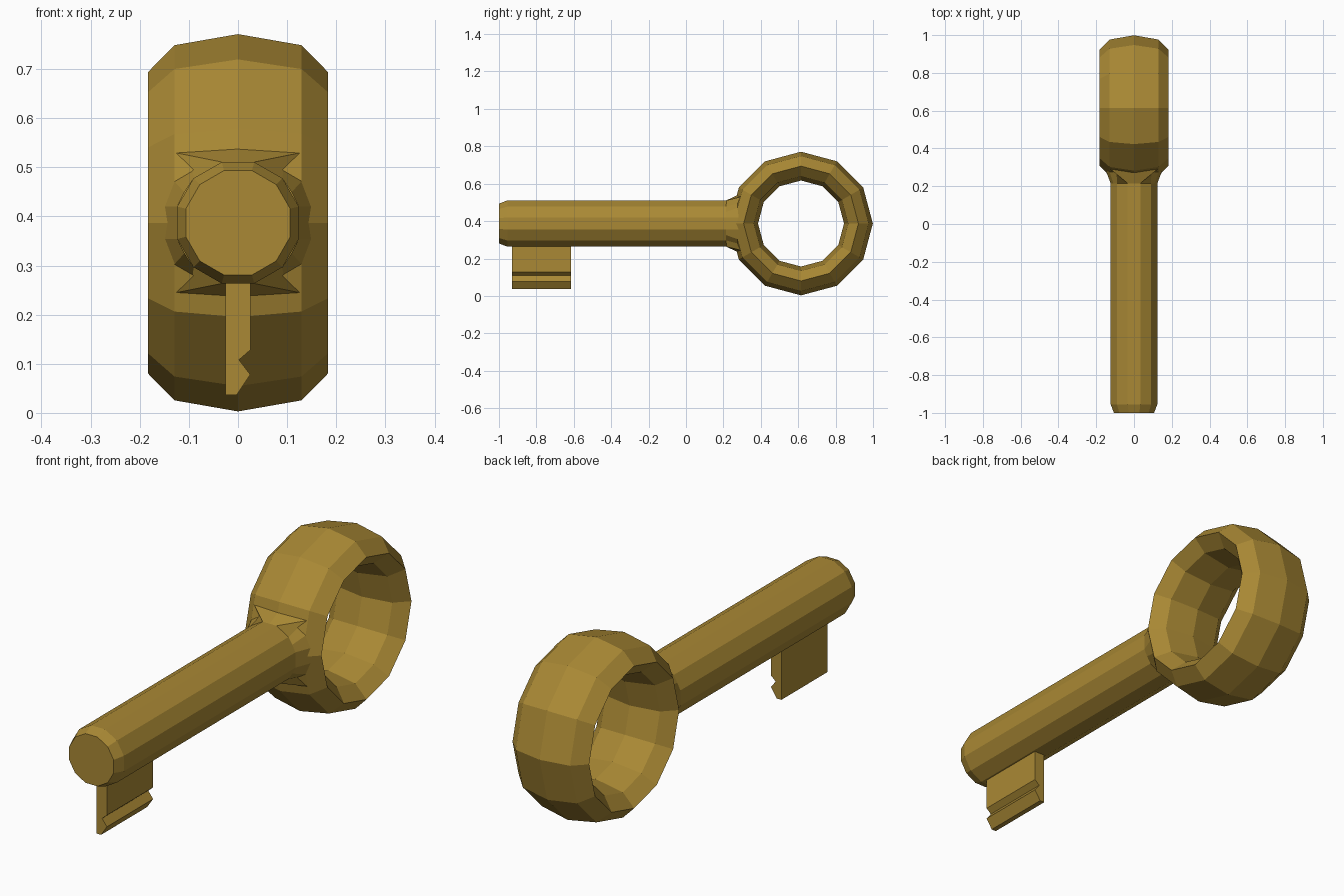
import bpy, bmesh
from math import radians, cos, sin, pi
from mathutils import Vector
from mathutils.bvhtree import BVHTree

if "Cube" in bpy.data.objects:
    bpy.data.objects.remove(bpy.data.objects["Cube"])

CZ = 0.387  # height of the key's axis

brass = bpy.data.materials.new("brass")
brass.diffuse_color = (0.40, 0.25, 0.035, 1)
brass.use_nodes = True
brass.node_tree.nodes["Principled BSDF"].inputs["Base Color"].default_value = brass.diffuse_color


def finish(name, bm):
    bmesh.ops.recalc_face_normals(bm, faces=bm.faces)
    mesh = bpy.data.meshes.new(name)
    bm.to_mesh(mesh)
    bm.free()
    mesh.materials.append(brass)
    obj = bpy.data.objects.new(name, mesh)
    bpy.context.collection.objects.link(obj)
    return obj


def loft(name, loops, caps=True):
    """Join closed loops of points with quads, optionally capping both ends."""
    bm = bmesh.new()
    rings = [[bm.verts.new(p) for p in loop] for loop in loops]
    n = len(rings[0])
    for a, b in zip(rings, rings[1:]):
        for i in range(n):
            j = (i + 1) % n
            bm.faces.new((a[i], a[j], b[j], b[i]))
    if caps:
        bm.faces.new(rings[0])
        bm.faces.new(rings[-1])
    return finish(name, bm)


def circle(r, y, n=12):
    return [(r * cos(2 * pi * (i + .5) / n), y, CZ + r * sin(2 * pi * (i + .5) / n)) for i in range(n)]


# Bow: 12 x 8 torus stretched along x
bpy.ops.mesh.primitive_torus_add(major_segments=12, minor_segments=8, major_radius=0.307,
                                 minor_radius=0.077, location=(0, 0.615, CZ),
                                 rotation=(0, radians(90), 0))
bow = bpy.context.object
bow.name = "bow_ring"
bow.scale = (1, 1, 0.183 / 0.077)
bpy.ops.object.transform_apply(location=True, rotation=True, scale=True)
bow.data.materials.append(brass)

# Shank with chamfered tip
loft("shank", [circle(0.110, -1), circle(0.128, -0.955), circle(0.128, 0.31)])

# Flared collar: quarter outlines on the shank and on the bow, mirrored around
inner = [(0, .1236), (.033, .1236), (.0905, .0905), (.109, .062), (.1236, .033)]
outer = [(0, .151), (.13, .143), (.092, .107), (.13, .085), (.150, .033)]


def around(quarter):
    right = quarter + [(x, -z) for x, z in reversed(quarter)]
    return right + [(-x, z) for x, z in reversed(right[1:-1])]


bm = bmesh.new()
bm.from_mesh(bow.data)
tree = BVHTree.FromBMesh(bm)
bm.free()


def on_bow(x, z):
    hit = tree.ray_cast(Vector((x, -1, CZ + z)), Vector((0, 1, 0)))[0]
    return (x, hit.y + 0.002, CZ + z)


loft("collar", [[(x, 0.215, CZ + z) for x, z in around(inner)],
                [on_bow(x, z) for x, z in around(outer)]], caps=False)

# Bit: notched profile extruded along the shank
profile = [(-.025, .30), (-.025, .036), (-.003, .036), (.025, .078),
           (.002, .108), (.025, .128), (.025, .30)]
loft("bit", [[(x, y, z) for x, z in profile] for y in (-0.93, -0.615)])
